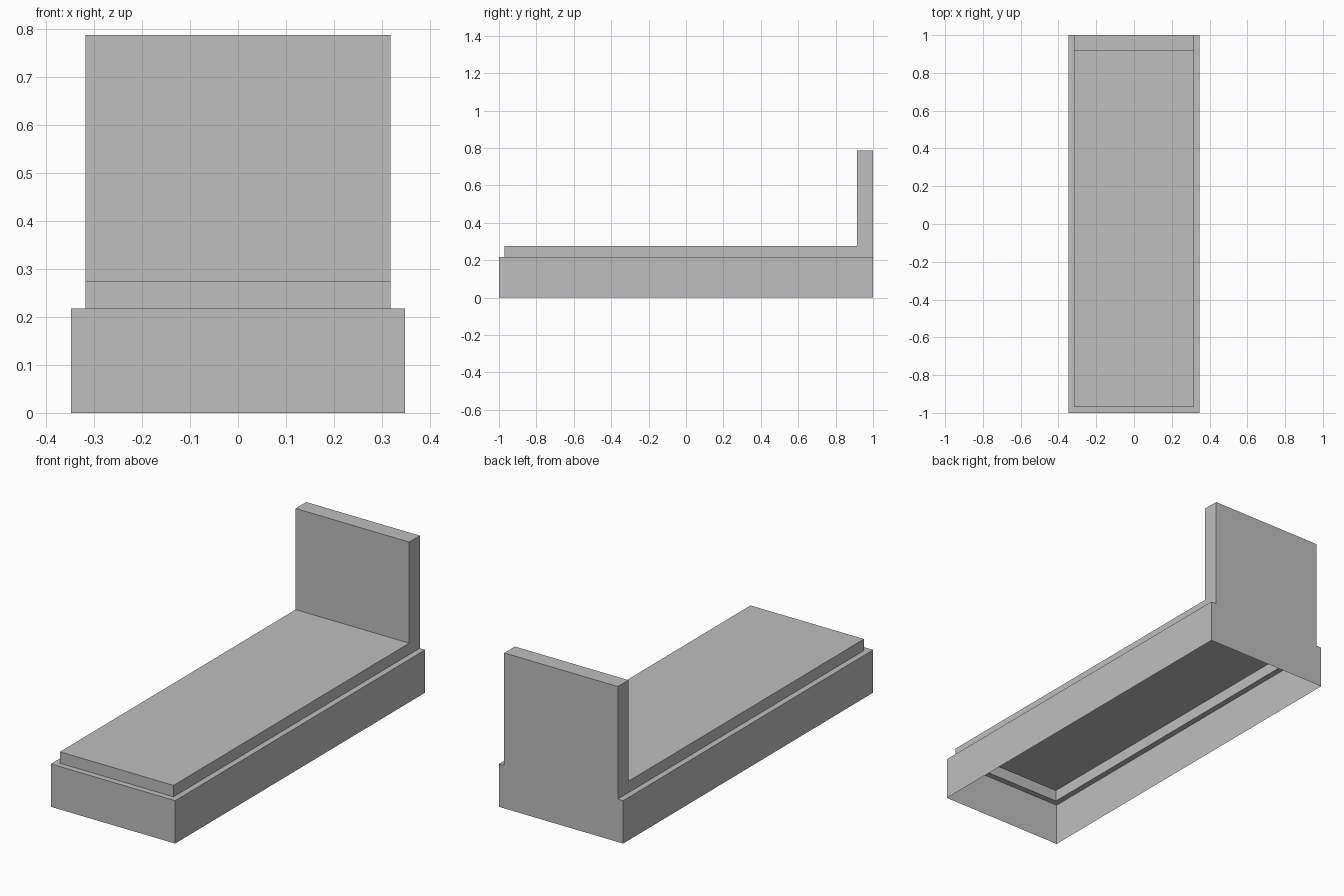
import bpy
import bmesh

cube = bpy.data.objects.get("Cube")
if cube:
    bpy.data.objects.remove(cube, do_unlink=True)

grey = bpy.data.materials.new("plain grey")
grey.use_nodes = True
colour = (0.52, 0.52, 0.52, 1)
grey.diffuse_color = colour
grey.node_tree.nodes["Principled BSDF"].inputs["Base Color"].default_value = colour

BASE_X, TOP_X = 0.348, 0.318      # half widths
LEDGE_Z, BED_Z, HEAD_Z = 0.217, 0.275, 0.787
FOOT_Y, HEAD_Y = -0.97, 0.915     # front of the mattress and of the headboard


def finish(name, bm):
    """Turn the bmesh into a flat-shaded object."""
    mesh = bpy.data.meshes.new(name)
    bm.to_mesh(mesh)
    bm.free()
    mesh.materials.append(grey)
    obj = bpy.data.objects.new(name, mesh)
    bpy.context.collection.objects.link(obj)


# Base: four thin walls, open below, with a narrow ledge on three sides
bm = bmesh.new()
outline = [(-BASE_X, 1), (-BASE_X, -1), (BASE_X, -1), (BASE_X, 1)]
inner = [(-TOP_X, 1), (-TOP_X, FOOT_Y), (TOP_X, FOOT_Y), (TOP_X, 1)]
floor = [bm.verts.new((x, y, 0)) for x, y in outline]
rim = [bm.verts.new((x, y, LEDGE_Z)) for x, y in outline]
lip = [bm.verts.new((x, y, LEDGE_Z)) for x, y in inner]
for i in range(4):
    j = (i + 1) % 4
    bm.faces.new((floor[i], floor[j], rim[j], rim[i]))
    if j:
        bm.faces.new((rim[i], rim[j], lip[j], lip[i]))
finish("bed_base", bm)

# Mattress and headboard: one L-shaped skin, open below
bm = bmesh.new()
profile = [(FOOT_Y, LEDGE_Z), (FOOT_Y, BED_Z), (HEAD_Y, BED_Z),
           (HEAD_Y, HEAD_Z), (1, HEAD_Z), (1, LEDGE_Z)]
left = [bm.verts.new((TOP_X, y, z)) for y, z in profile]
right = [bm.verts.new((-TOP_X, y, z)) for y, z in profile]
bm.faces.new(left[::-1])
bm.faces.new(right)
for i in range(len(profile) - 1):
    bm.faces.new((left[i], left[i + 1], right[i + 1], right[i]))
finish("mattress_and_headboard", bm)
